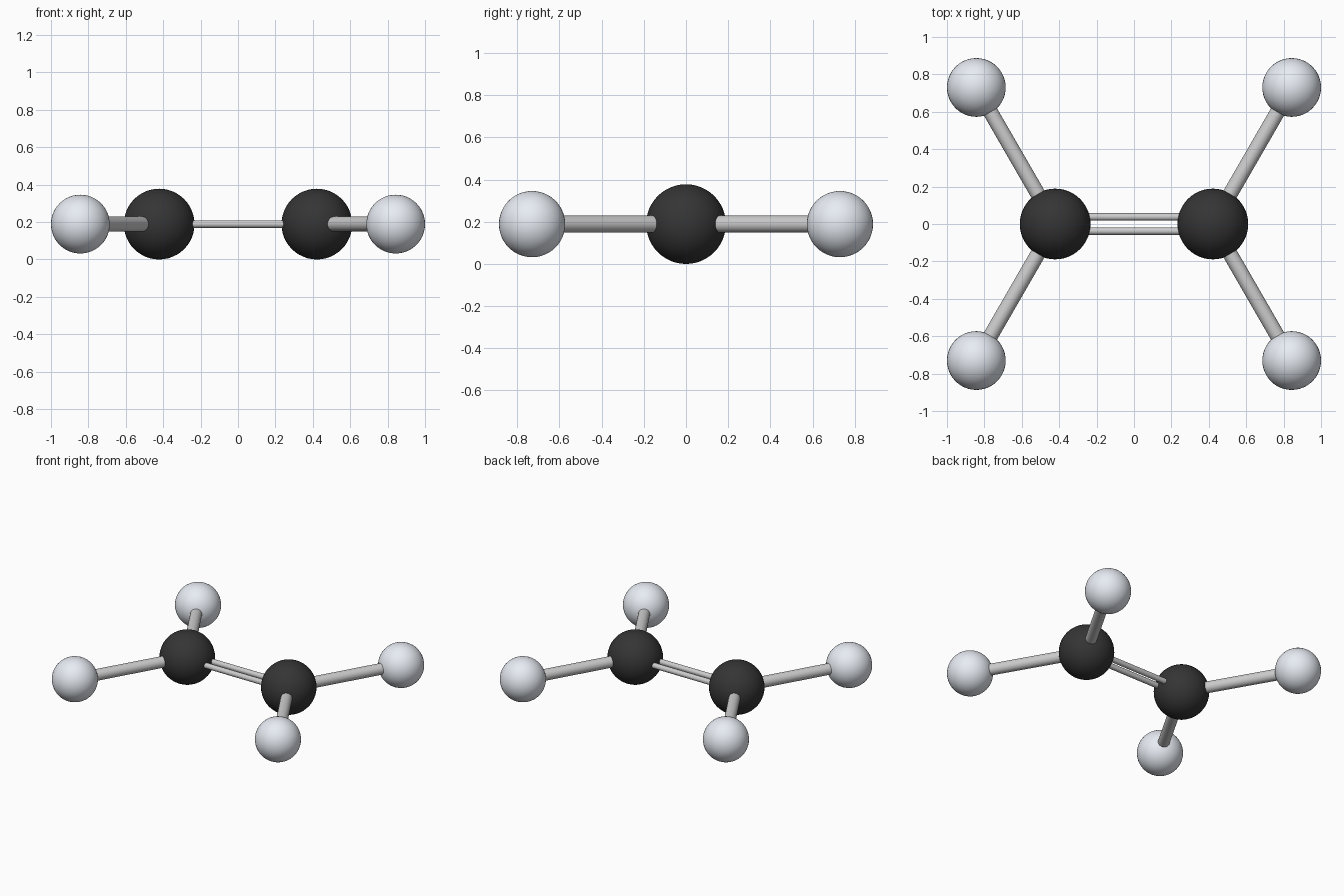
import bpy
from math import cos, sin, radians
from mathutils import Vector

if "Cube" in bpy.data.objects:
    bpy.data.objects.remove(bpy.data.objects["Cube"])

BOND = 0.843          # distance between bonded atom centres
C_RADIUS, H_RADIUS = 0.189, 0.157
Z = C_RADIUS


def material(name, rgb):
    mat = bpy.data.materials.new(name)
    mat.diffuse_color = (*rgb, 1)
    mat.use_nodes = True
    mat.node_tree.nodes["Principled BSDF"].inputs["Base Color"].default_value = mat.diffuse_color
    return mat


dark = material("dark", (0.035, 0.035, 0.035))
pale = material("pale", (0.80, 0.84, 0.90))


def atom(name, pos, radius, mat):
    bpy.ops.mesh.primitive_uv_sphere_add(segments=48, ring_count=24, radius=radius, location=pos)
    ob = bpy.context.object
    ob.name = name
    ob.data.materials.append(mat)
    bpy.ops.object.shade_smooth()


def bond(name, a, b, radius):
    d = b - a
    bpy.ops.mesh.primitive_cylinder_add(vertices=32, radius=radius, depth=d.length,
                                        location=(a + b) / 2)
    ob = bpy.context.object
    ob.name = name
    ob.rotation_euler = d.to_track_quat('Z', 'Y').to_euler()
    bpy.ops.object.shade_smooth_by_angle(angle=radians(40))


# Carbon atoms, each with two hydrogens at 120 degrees
for sx, side in ((-1, "left"), (1, "right")):
    carbon = Vector((sx * BOND / 2, 0, Z))
    atom(f"carbon_{side}", carbon, C_RADIUS, dark)
    for sy, end in ((-1, "front"), (1, "back")):
        offset = Vector((sx * cos(radians(60)), sy * sin(radians(60)), 0)) * BOND
        atom(f"hydrogen_{side}_{end}", carbon + offset, H_RADIUS, pale)
        bond(f"single_bond_{side}_{end}", carbon, carbon + offset, 0.04)

# Double bond: two thin parallel rods
for y, end in ((-0.038, "front"), (0.038, "back")):
    bond(f"double_bond_{end}", Vector((-BOND / 2, y, Z)), Vector((BOND / 2, y, Z)), 0.02)
